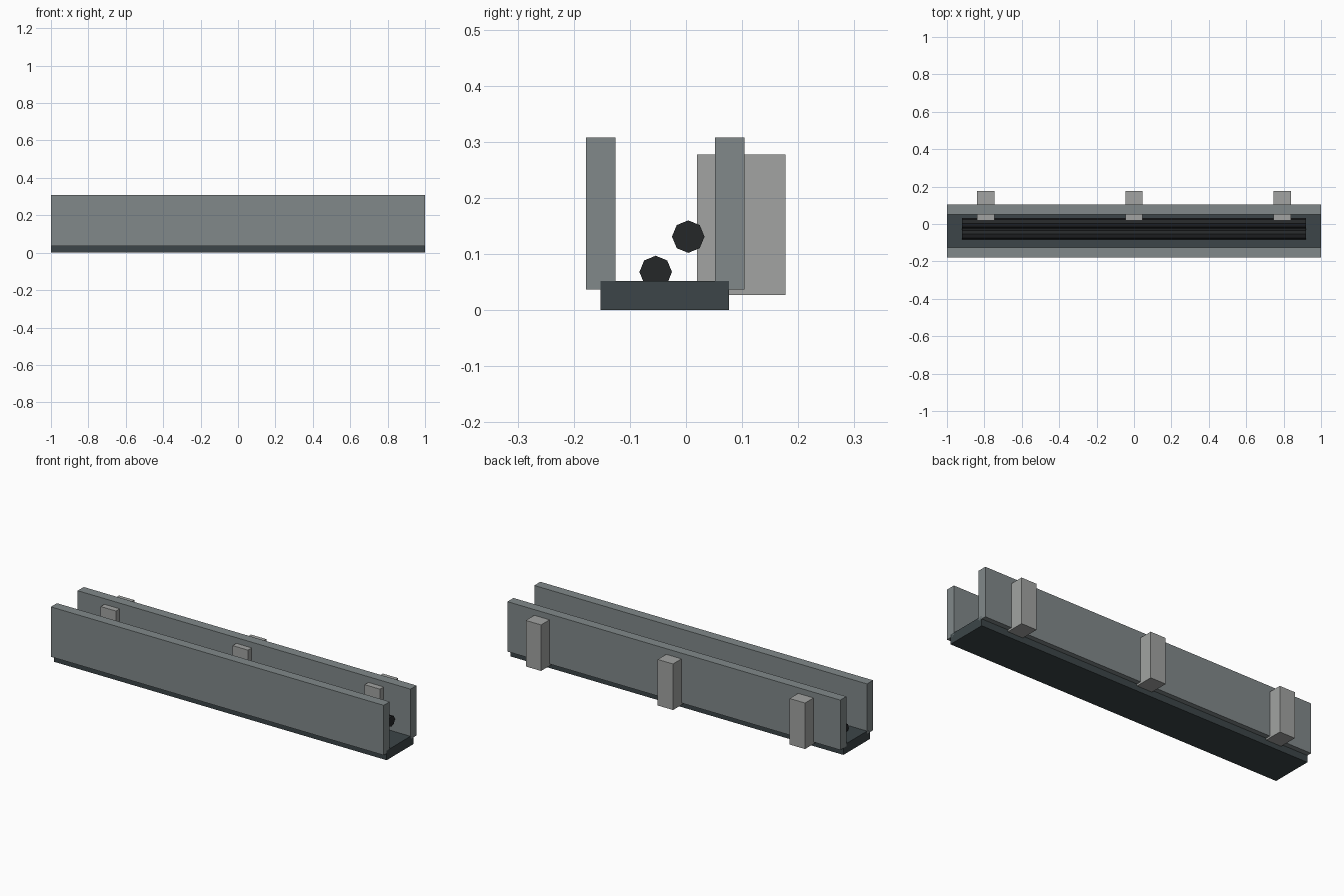
import bpy
import math

if "Cube" in bpy.data.objects:
    bpy.data.objects.remove(bpy.data.objects["Cube"])


def material(name, rgb):
    m = bpy.data.materials.new(name)
    m.diffuse_color = (*rgb, 1)
    m.use_nodes = True
    m.node_tree.nodes["Principled BSDF"].inputs["Base Color"].default_value = m.diffuse_color
    return m


dark = material("dark_metal", (0.045, 0.06, 0.065))
steel = material("blue_grey_metal", (0.22, 0.25, 0.255))
light = material("light_metal", (0.36, 0.37, 0.36))
rubber = material("black_rubber", (0.018, 0.02, 0.022))


def box(name, x, y, z, mat):
    """Box from (min, max) ranges on each axis."""
    bpy.ops.mesh.primitive_cube_add(size=1, location=[(a + b) / 2 for a, b in (x, y, z)])
    ob = bpy.context.object
    ob.name = name
    ob.scale = [b - a for a, b in (x, y, z)]
    bpy.ops.object.transform_apply(location=False, rotation=False, scale=True)
    ob.data.materials.append(mat)


# Tray floor and side walls
box("tray_floor", (-1, 1), (-0.152, 0.077), (0, 0.052), dark)
for name, y in (("front_wall", -0.152), ("back_wall", 0.078)):
    box(name, (-1, 1), (y - 0.026, y + 0.026), (0.037, 0.308), steel)

# Wall brackets passing through the back wall
for i, x in enumerate((-0.793, 0, 0.793)):
    box(f"bracket_{i + 1}", (x - 0.046, x + 0.046), (0.02, 0.177), (0.027, 0.277), light)

# Eight-sided cables lying in the tray
for i, (y, z) in enumerate(((-0.054, 0.068), (0.004, 0.131))):
    bpy.ops.mesh.primitive_cylinder_add(vertices=8, radius=0.029, depth=1.84,
                                        location=(0, y, z), rotation=(0, math.pi / 2, 0))
    cable = bpy.context.object
    cable.name = f"cable_{i + 1}"
    cable.data.materials.append(rubber)
